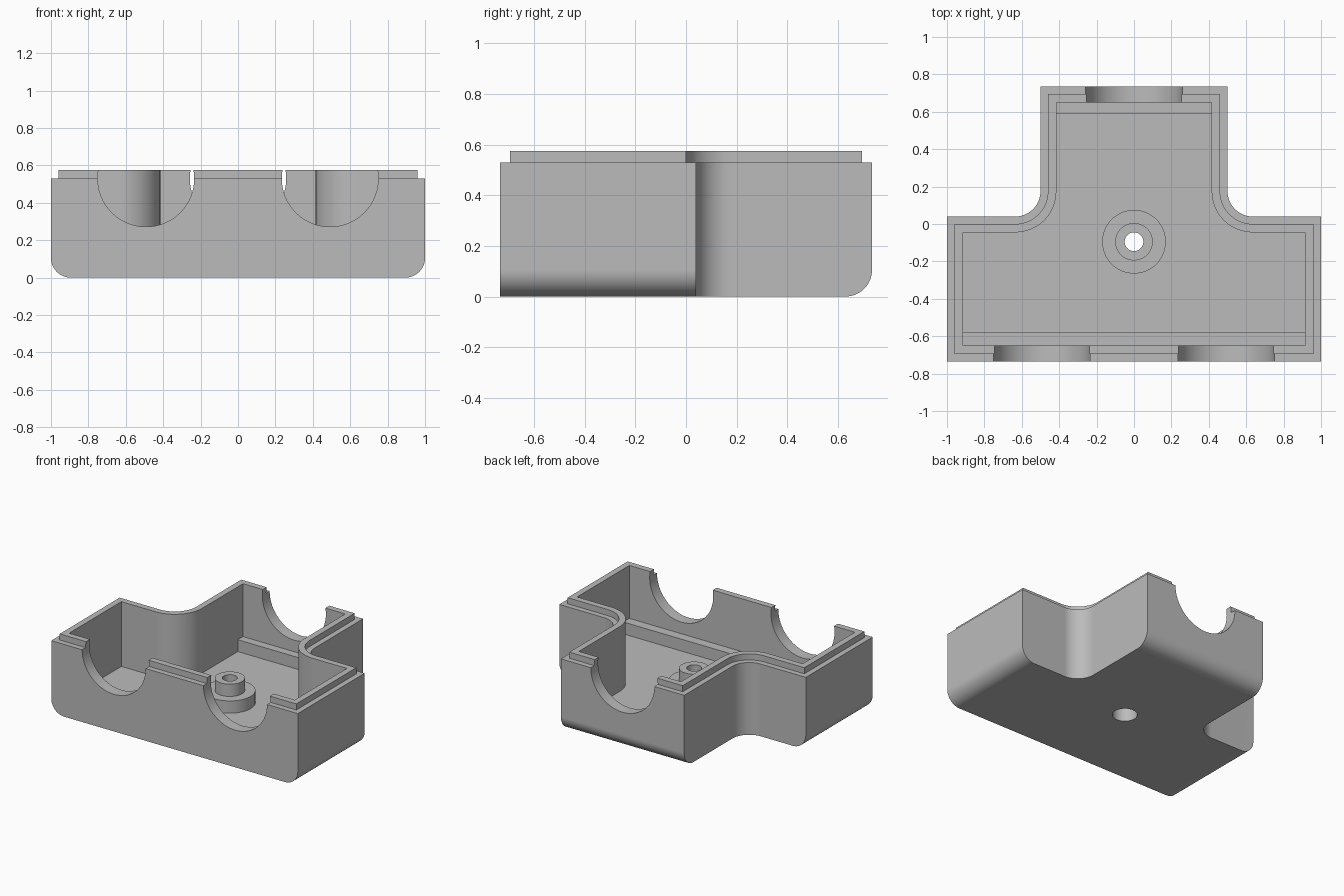
import bpy, bmesh, math

cube = bpy.data.objects.get("Cube")
if cube:
    bpy.data.objects.remove(cube, do_unlink=True)

grey = bpy.data.materials.new("plain grey")
grey.use_nodes = True
grey.diffuse_color = (0.5, 0.5, 0.5, 1)
grey.node_tree.nodes["Principled BSDF"].inputs["Base Color"].default_value = (0.5, 0.5, 0.5, 1)

WALL, FLOOR, RIM, LIP = 0.085, 0.1, 0.53, 0.575
FRONT, BACK, WING, SHOULDER, STEM = -0.735, 0.735, 1.0, 0.04, 0.5


def add_object(name, bm):
    mesh = bpy.data.meshes.new(name)
    bmesh.ops.recalc_face_normals(bm, faces=bm.faces)
    bm.to_mesh(mesh)
    bm.free()
    mesh.materials.append(grey)
    obj = bpy.data.objects.new(name, mesh)
    bpy.context.collection.objects.link(obj)
    return obj


def tee(name, inset, z0, z1, round_base=False):
    """T-shaped prism with filleted inner corners."""
    w, s = WING - inset, STEM - inset
    f, m, b = FRONT + inset, SHOULDER - inset, BACK - inset
    half = [(w, f), (w, m), (s, m), (s, b)]
    outline = half + [(-x, y) for x, y in reversed(half)]
    bm = bmesh.new()
    face = bm.faces.new([bm.verts.new((x, y, z0)) for x, y in outline])
    top = bmesh.ops.extrude_face_region(bm, geom=[face])["geom"]
    bmesh.ops.translate(bm, vec=(0, 0, z1 - z0),
                        verts=[v for v in top if isinstance(v, bmesh.types.BMVert)])

    def bevel(test, radius):
        edges = [e for e in bm.edges if all(test(v.co) for v in e.verts)]
        bmesh.ops.bevel(bm, geom=edges, offset=radius, segments=12,
                        profile=0.5, affect='EDGES')

    # Rounded base along both wing ends and the back
    if round_base:
        for sign in (-1, 1):
            bevel(lambda c: c.z < z0 + 0.001 and c.x * sign > w - 0.001, 0.105)
        bevel(lambda c: c.z < z0 + 0.001 and c.y > b - 0.001, 0.105)
    # Upright fillets between wings and stem
    for sign in (-1, 1):
        bevel(lambda c: abs(c.x * sign - s) < 0.001 and abs(c.y - m) < 0.001,
              0.135 + inset)
    return add_object(name, bm)


def box(name, x, y0, y1, z0, z1):
    bm = bmesh.new()
    bmesh.ops.create_cube(bm, size=1)
    for v in bm.verts:
        v.co = (2 * x * v.co.x, y1 if v.co.y > 0 else y0, z1 if v.co.z > 0 else z0)
    return add_object(name, bm)


def cylinder(name, radius, depth, location, along_y=False):
    bm = bmesh.new()
    bmesh.ops.create_cone(bm, cap_ends=True, segments=64, radius1=radius,
                          radius2=radius, depth=depth)
    obj = add_object(name, bm)
    obj.location = location
    if along_y:
        obj.rotation_euler.x = math.pi / 2
    return obj


def upright(name, radius, z0, z1):
    return cylinder(name, radius, z1 - z0, (0, -0.095, (z0 + z1) / 2))


housing = tee("housing", 0, 0, RIM, round_base=True)


def combine(tool, operation):
    mod = housing.modifiers.new(tool.name, 'BOOLEAN')
    mod.operation = operation
    mod.solver = 'EXACT'
    mod.object = tool
    bpy.context.view_layer.update()
    bpy.context.view_layer.objects.active = housing
    bpy.ops.object.modifier_apply(modifier=mod.name)
    bpy.data.objects.remove(tool, do_unlink=True)


# Raised lip, then the hollow inside
combine(tee("lip", 0.04, 0.3, LIP), 'UNION')
combine(tee("cavity", WALL, FLOOR, 0.8), 'DIFFERENCE')

# Low ribs against the front and back walls
combine(box("front_rib", WING - 0.05, FRONT + 0.04, -0.58, 0.05, 0.187), 'UNION')
combine(box("back_rib", STEM - 0.04, 0.59, BACK - 0.04, 0.09, 0.187), 'UNION')

# Round cable openings
for name, x, y in (("left_port", 0.492, FRONT), ("right_port", -0.492, FRONT),
                   ("back_port", 0, BACK)):
    combine(cylinder(name, 0.258, 0.24, (x, y, RIM), True), 'DIFFERENCE')

# Stepped screw boss with a counterbored hole
combine(upright("boss_base", 0.17, 0.05, 0.19), 'UNION')
combine(upright("boss_top", 0.1, 0.06, 0.28), 'UNION')
combine(upright("screw_hole", 0.05, -0.1, 0.4), 'DIFFERENCE')
combine(upright("counterbore", 0.083, -0.1, 0.15), 'DIFFERENCE')

# Smooth shading with crisp edges
housing.select_set(True)
bpy.context.view_layer.objects.active = housing
bpy.ops.object.shade_smooth_by_angle(angle=math.radians(30))
normals = housing.modifiers.new("flat_face_normals", 'WEIGHTED_NORMAL')
normals.keep_sharp = True
